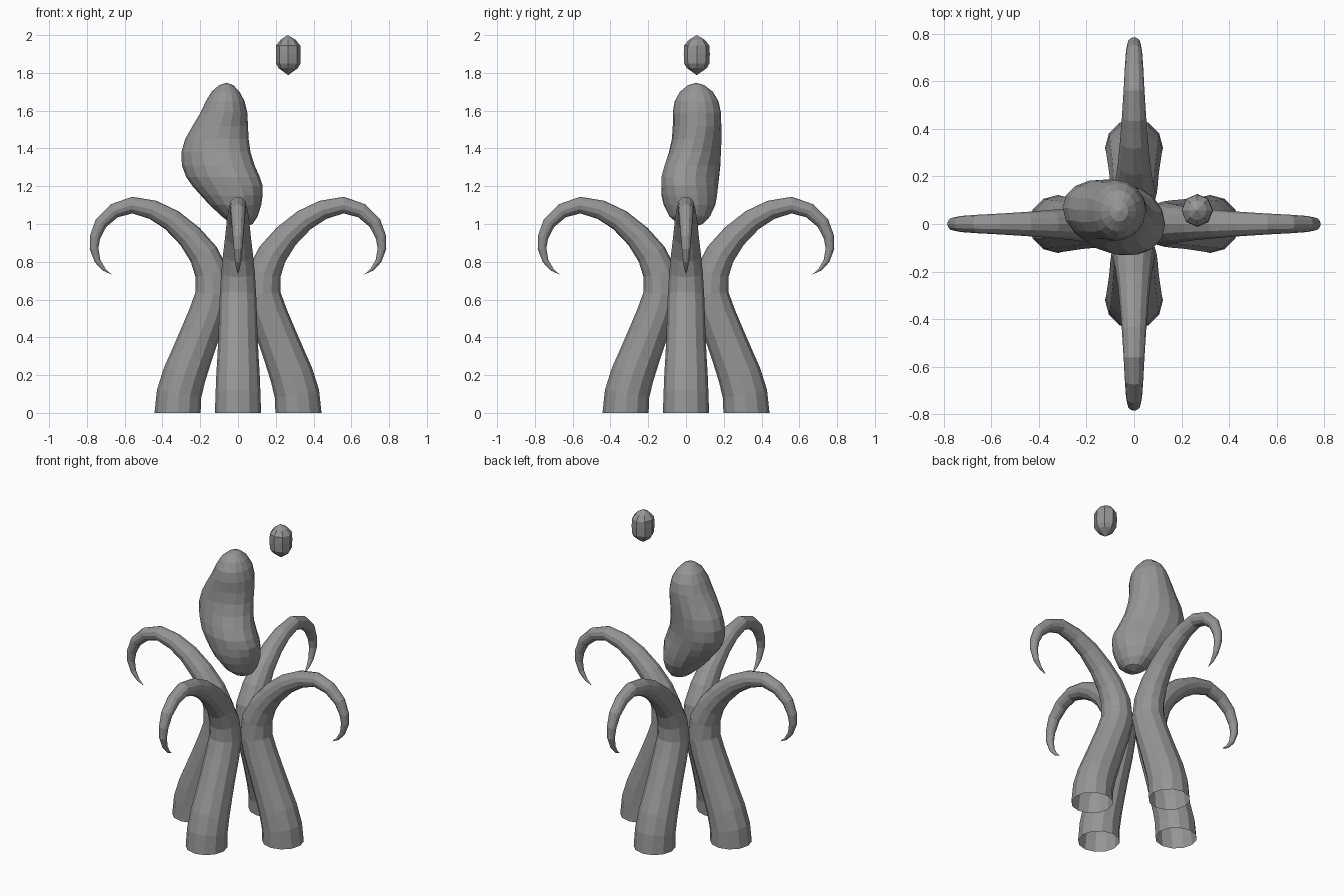
import bpy, bmesh
from math import sin, cos, pi
from mathutils import Vector, Matrix

if "Cube" in bpy.data.objects:
    bpy.data.objects.remove(bpy.data.objects["Cube"])

grey = bpy.data.materials.new("dark_grey")
grey.diffuse_color = (.3, .3, .3, 1)
grey.use_nodes = True
grey.node_tree.nodes["Principled BSDF"].inputs["Base Color"].default_value = grey.diffuse_color


def loft(name, rings, start=None, end=None):
    """Skin a list of point rings; optional pole points close the ends."""
    bm = bmesh.new()
    loops = [[bm.verts.new(p) for p in ring] for ring in rings]
    n = len(loops[0])
    for a, b in zip(loops, loops[1:]):
        for i in range(n):
            j = (i + 1) % n
            bm.faces.new((a[i], a[j], b[j], b[i]))
    for pole, ring in ((start, loops[0]), (end, loops[-1])):
        if pole:
            v = bm.verts.new(pole)
            for i in range(n):
                bm.faces.new((v, ring[i], ring[(i + 1) % n]))
    bmesh.ops.recalc_face_normals(bm, faces=bm.faces)
    mesh = bpy.data.meshes.new(name)
    bm.to_mesh(mesh)
    bm.free()
    mesh.materials.append(grey)
    obj = bpy.data.objects.new(name, mesh)
    bpy.context.collection.objects.link(obj)
    return obj


def slice_ring(z, x0, x1, y0, y1, skew, n):
    """Horizontal oval filling the given x and y limits, skewed diagonally."""
    cx, cy, a, b = (x0 + x1) / 2, (y0 + y1) / 2, (x1 - x0) / 2, (y1 - y0) / 2
    return [Vector((cx + a * cos(t), cy + b * sin(t - skew), z))
            for t in (2 * pi * i / n for i in range(n))]


# Tentacle: distance from centre, height, radius
PATH = [(.32, 0, .122), (.312, .1, .119), (.284, .2, .115), (.246, .3, .109),
        (.208, .4, .104), (.162, .52, .1), (.129, .63, .096),
        (.138, .74, .089), (.182, .84, .079), (.255, .935, .068),
        (.35, 1.02, .059), (.45, 1.075, .051), (.56, 1.1, .044),
        (.655, 1.07, .039), (.725, 1.005, .034), (.757, .93, .028),
        (.762, .87, .023), (.744, .805, .016), (.71, .76, .009)]
TIP = Vector((.67, 0, .733))
SIDES = 12

pts = [Vector((r, 0, z)) for r, z, _ in PATH] + [TIP]
tube = []
for k, (r, z, rad) in enumerate(PATH):
    tangent = (pts[k + 1] - pts[k - 1]).normalized() if k else Vector((0, 0, 1))
    across = Vector((tangent.z, 0, -tangent.x))
    tube.append([pts[k] + across * rad * cos(t) + Vector((0, rad * sin(t), 0))
                 for t in (2 * pi * i / SIDES for i in range(SIDES))])

for k, side in enumerate(("right", "back", "left", "front")):
    turn = Matrix.Rotation(k * pi / 2, 3, 'Z')
    loft(side + "_tentacle", [[turn @ p for p in ring] for ring in tube],
         end=turn @ TIP)

# Lumpy body: height, x limits, y limits, skew
BODY = [(1.0, -.035, .078, -.04, .09, 0), (1.04, -.085, .104, -.088, .127, 0),
        (1.1, -.15, .123, -.118, .155, .03), (1.15, -.195, .13, -.13, .165, .1),
        (1.2, -.24, .131, -.132, .172, .17), (1.25, -.275, .115, -.132, .178, .22),
        (1.31, -.297, .088, -.116, .184, .22), (1.38, -.3, .066, -.092, .187, .15),
        (1.45, -.28, .056, -.075, .188, .08), (1.52, -.24, .053, -.07, .187, 0),
        (1.59, -.198, .049, -.07, .185, 0), (1.65, -.17, .035, -.06, .172, 0),
        (1.7, -.14, .008, -.032, .142, 0), (1.735, -.1, -.025, .01, .097, 0)]
loft("body", [slice_ring(*row, 16) for row in BODY],
     start=(.025, .03, .98), end=(-.06, .055, 1.748))

# Small floating droplet
DROP = [(1.825, .215, .317, .005, .11, 0), (1.85, .201, .331, -.01, .124, 0),
        (1.9, .2, .332, -.012, .126, 0), (1.945, .201, .33, -.01, .124, 0),
        (1.975, .225, .306, .015, .1, 0)]
loft("droplet", [slice_ring(*row, 8) for row in DROP],
     start=(.266, .057, 1.788), end=(.262, .057, 2.0))
